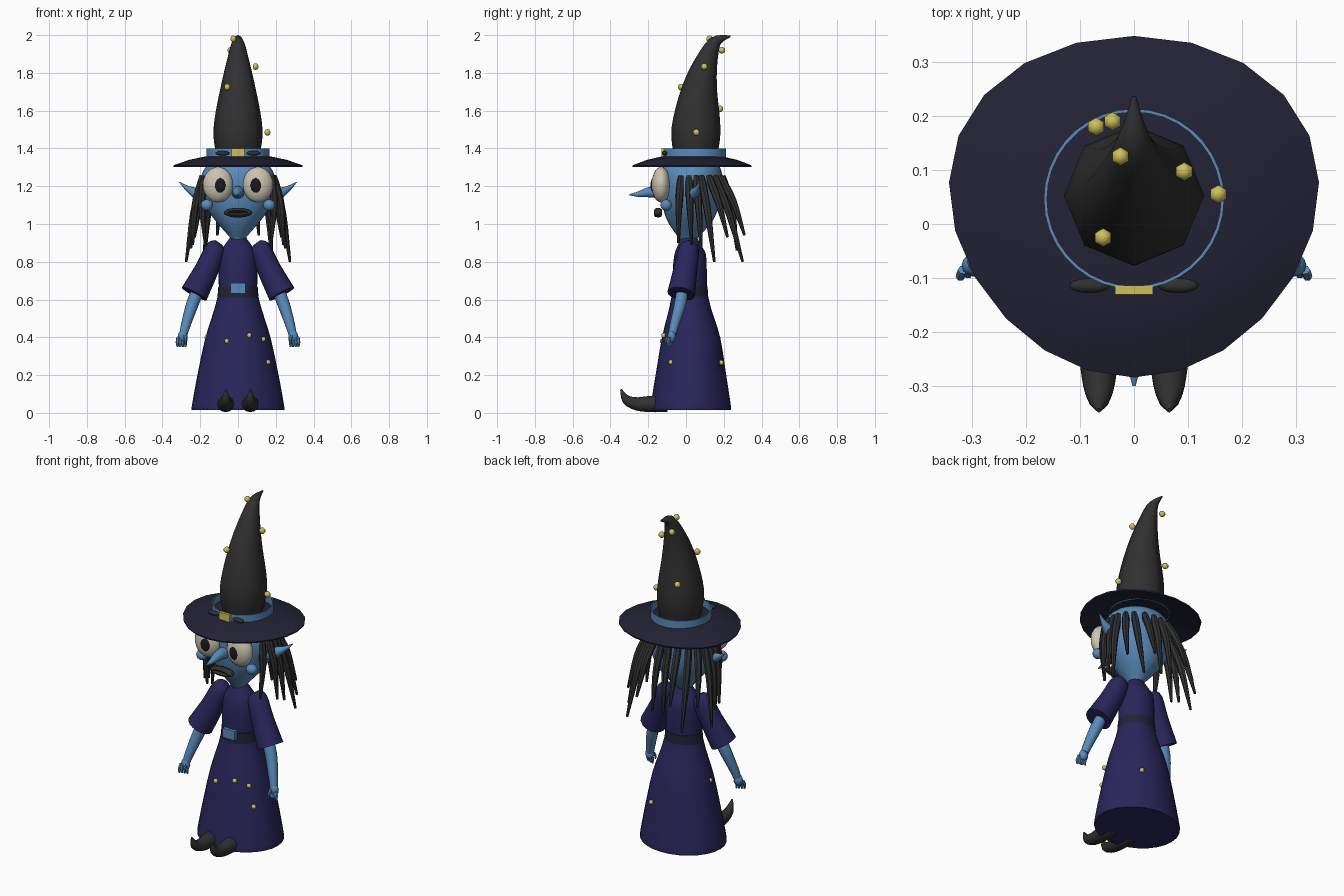
import bpy, bmesh
from math import sin, cos, pi, radians
from mathutils import Vector, Matrix

cube = bpy.data.objects.get("Cube")
if cube:
    bpy.data.objects.remove(cube)


def material(name, r, g, b):
    m = bpy.data.materials.new(name)
    m.use_nodes = True
    m.diffuse_color = (r, g, b, 1)
    node = m.node_tree.nodes["Principled BSDF"]
    node.inputs["Base Color"].default_value = (r, g, b, 1)
    node.inputs["Roughness"].default_value = 0.8
    return m


navy = material("robe navy", .022, .019, .105)
skin = material("skin blue", .10, .26, .50)
black = material("soft black", .03, .03, .032)
brim_col = material("brim dark navy", .016, .016, .036)
gold = material("gold", .62, .53, .11)
cream = material("eye cream", .60, .55, .44)
ink = material("ink black", .01, .01, .012)


def finish(name, bm, mat, angle=50):
    """Turn a bmesh into a smooth object with sharp edges above the angle."""
    bmesh.ops.recalc_face_normals(bm, faces=bm.faces)
    for f in bm.faces:
        f.smooth = True
    for e in bm.edges:
        e.smooth = e.calc_face_angle(0) < radians(angle)
    me = bpy.data.meshes.new(name)
    bm.to_mesh(me)
    bm.free()
    me.materials.append(mat)
    ob = bpy.data.objects.new(name, me)
    bpy.context.collection.objects.link(ob)
    return ob


def skin_rings(name, rings, mat, closed=False):
    """Bridge rings of points; cap the ends unless the section is closed."""
    bm = bmesh.new()
    vs = [[bm.verts.new(p) for p in ring] for ring in rings]
    n = len(vs[0])
    pairs = list(zip(vs, vs[1:])) + ([(vs[-1], vs[0])] if closed else [])
    for a, b in pairs:
        for i in range(n):
            j = (i + 1) % n
            bm.faces.new((a[i], a[j], b[j], b[i]))
    if not closed:
        bm.faces.new(vs[0])
        bm.faces.new(vs[-1])
    return finish(name, bm, mat)


def spline(pts, steps):
    """Catmull-Rom through points with radius as fourth component."""
    p = [Vector(q) for q in pts]
    p = [p[0] * 2 - p[1]] + p + [p[-1] * 2 - p[-2]]
    out = []
    for a, b, c, d in zip(p, p[1:], p[2:], p[3:]):
        for k in range(steps):
            t = k / steps
            out.append((b * 2 + (c - a) * t + (a * 2 - b * 5 + c * 4 - d) * t * t
                        + (b * 3 - a - c * 3 + d) * t ** 3) / 2)
    return out + [p[-2]]


def lathe(name, profile, mat, sides=28, steps=3):
    """Stack of ellipses given as (z, centre y, radius x, radius y)."""
    rings = [[(rx * cos(2 * pi * i / sides), cy + ry * sin(2 * pi * i / sides), z)
              for i in range(sides)] for z, cy, rx, ry in spline(profile, steps)]
    return skin_rings(name, rings, mat)


def tube(name, pts, mat, sides=8, steps=3):
    """Tapered tube along a path of (x, y, z, radius)."""
    path = spline(pts, steps)
    span = path[-1].xyz - path[0].xyz
    ref = Vector((1, 0, 0)) if abs(span.x) < .7 * span.length else Vector((0, 1, 0))
    rings = []
    for i, p in enumerate(path):
        t = (path[min(i + 1, len(path) - 1)].xyz - path[max(i - 1, 0)].xyz).normalized()
        u = (ref - t * ref.dot(t)).normalized()
        v = t.cross(u)
        r = max(p.w, .002)
        rings.append([p.xyz + (u * cos(2 * pi * k / sides) + v * sin(2 * pi * k / sides)) * r
                      for k in range(sides)])
    return skin_rings(name, rings, mat)


def ball(name, loc, size, mat, u=20, v=14):
    bm = bmesh.new()
    bmesh.ops.create_uvsphere(bm, u_segments=u, v_segments=v, radius=1,
                              matrix=Matrix.LocRotScale(Vector(loc), None, Vector(size)))
    return finish(name, bm, mat, 70)


def box(name, loc, size, mat):
    bm = bmesh.new()
    bmesh.ops.create_cube(bm, size=1,
                          matrix=Matrix.LocRotScale(Vector(loc), None, Vector(size)))
    return finish(name, bm, mat, 30)


# Robe skirt, bodice and belt
lathe("skirt", [(.015, .025, .245, .213), (.04, .025, .244, .212), (.2, .026, .215, .187),
                (.4, .027, .172, .154), (.55, .022, .125, .112), (.65, .02, .1, .09)], navy)
lathe("bodice", [(.62, .02, .1, .09), (.75, .02, .103, .09), (.84, .022, .095, .083),
                 (.89, .018, .07, .06), (.93, .015, .04, .042)], navy)
lathe("belt", [(.61, .02, .109, .098), (.67, .02, .104, .094)], brim_col, steps=1)
box("belt_buckle", (0, -.078, .66), (.08, .02, .055), skin)

# Head with pointed chin
lathe("head", [(.88, .012, .03, .03), (.92, .012, .038, .045), (.96, .015, .07, .078),
               (1.02, .022, .122, .122), (1.1, .025, .175, .15), (1.2, .026, .198, .165),
               (1.28, .028, .185, .16), (1.33, .03, .13, .12), (1.35, .03, .03, .03)], skin)
tube("nose", [(0, -.11, 1.165, .034), (0, -.18, 1.17, .03), (0, -.25, 1.158, .015),
              (0, -.3, 1.155, .003)], skin, 12)

# Mouth with thick lips
bm = bmesh.new()
n, k = 24, 8
loops = []
for i in range(n):
    a = 2 * pi * i / n
    loops.append([bm.verts.new(((.055 + .021 * cos(b)) * cos(a), -.148 + .022 * sin(b),
                                1.06 + (.012 + .014 * cos(b)) * sin(a)))
                  for b in (2 * pi * j / k for j in range(k))])
for a, b in zip(loops, loops[1:] + loops[:1]):
    for j in range(k):
        m = (j + 1) % k
        bm.faces.new((a[j], a[m], b[m], b[j]))
finish("lips", bm, black)
ball("mouth_inside", (0, -.143, 1.06), (.055, .016, .014), ink)

# Hair strands: root angle, then tip position
STRANDS = [(-20, .175, -.04, .90), (-5, .24, .03, .89), (8, .25, .08, .87),
           (18, .275, .15, .80), (33, .23, .22, .93), (48, .18, .30, .80),
           (66, .11, .31, .94), (83, .035, .27, .86)]

for s, side in ((1, "left"), (-1, "right")):
    # Face
    ball(side + "_eye", (s * .106, -.132, 1.208), (.08, .05, .094), cream)
    ball(side + "_pupil", (s * .096, -.172, 1.205), (.03, .016, .04), ink)
    ball(side + "_cheek", (s * .165, -.105, 1.1), (.032, .03, .03), skin)
    tube(side + "_ear", [(s * .17, .03, 1.14, .035), (s * .22, .045, 1.162, .03),
                         (s * .27, .06, 1.19, .014), (s * .31, .075, 1.222, .002)], skin)
    # Hair
    for i, (deg, x, y, z) in enumerate(STRANDS):
        c, d = cos(radians(deg)), sin(radians(deg))
        root = Vector((.19 * c, .03 + .165 * d, 1.255))
        tip = Vector((x, y, z))
        mid = root.lerp(tip, .45) + Vector((c, d, 0)) * .015
        tube(f"{side}_hair_{i}", [(s * p.x, p.y, p.z, r) for p, r in
                                  ((root, .015), (root.lerp(mid, .3), .021), (mid, .019),
                                   (tip, .007))], black, 7)
    # Sleeve, arm and hand
    tube(side + "_sleeve", [(s * .1, .018, .9, .025), (s * .118, .015, .87, .054),
                            (s * .165, -.003, .76, .063), (s * .232, -.025, .63, .074)],
         navy, 16)
    tube(side + "_arm", [(s * .2, -.015, .68, .032), (s * .24, -.03, .58, .033),
                         (s * .275, -.06, .47, .026), (s * .288, -.072, .42, .022)], skin, 10)
    ball(side + "_palm", (s * .293, -.076, .405), (.026, .022, .032), skin, 12, 8)
    for f in range(4):
        x = .275 + .014 * f
        tube(f"{side}_finger_{f}", [(s * x, -.07 - .005 * f, .4, .009),
                                    (s * (x + .004), -.082 - .005 * f, .372, .009),
                                    (s * (x + .002), -.08 - .005 * f, .35, .005)], skin, 6, 2)
    tube(side + "_thumb", [(s * .283, -.09, .41, .009), (s * .278, -.108, .385, .007),
                           (s * .28, -.11, .365, .004)], skin, 6, 2)
    # Curled shoe
    tube(side + "_shoe", [(s * .065, -.1, .05, .046), (s * .065, -.19, .047, .043),
                          (s * .065, -.26, .048, .035), (s * .065, -.315, .07, .025),
                          (s * .065, -.345, .125, .004)], black, 12)
    # Hat strap bow
    ball(side + "_hat_strap", (s * .082, -.114, 1.375), (.038, .014, .013), black, 12, 8)

# Hat brim: egg-shaped outline, drooping edge
SIDES = 22


def brim_ring(f, z):
    return [(.34 * f * cos(a) * (1 + .12 * sin(a)), .032 + .316 * f * sin(a), z)
            for a in (2 * pi * i / SIDES + pi / 2 for i in range(SIDES))]


skin_rings("hat_brim", [brim_ring(f, z) for f, z in (
    (.05, 1.362), (.5, 1.358), (.75, 1.34), (.92, 1.32), (1, 1.31), (.995, 1.302),
    (.9, 1.31), (.7, 1.332), (.45, 1.348), (.05, 1.35))], brim_col)

# Open hat band, buckle and bent cone
skin_rings("hat_band", [[(r * cos(2 * pi * i / 36), .046 + r * sin(2 * pi * i / 36), z)
                         for i in range(36)] for r, z in (
    (.167, 1.34), (.167, 1.4), (.161, 1.4), (.161, 1.34))], skin, closed=True)
box("hat_buckle", (0, -.122, 1.378), (.07, .016, .045), gold)
tube("hat_cone", [(0, .052, 1.355, .112), (0, .051, 1.42, .125), (0, .053, 1.5, .13),
                  (0, .06, 1.6, .117), (0, .07, 1.7, .097), (0, .09, 1.8, .075),
                  (0, .122, 1.9, .05), (0, .152, 1.96, .034), (0, .19, 1.983, .018),
                  (0, .236, 1.994, .004)], black, 8, 2)

# Gold beads on hat and skirt
HAT_BEADS = [(-.07, .18, 1.61), (-.04, .19, 1.92), (-.025, .125, 1.98),
             (.093, .097, 1.833), (.156, .055, 1.485), (-.057, -.025, 1.725)]
SKIRT_BEADS = [(-.165, .008, .4), (-.06, -.125, .38), (.06, -.117, .41),
               (.135, -.09, .39), (.16, -.08, .268), (.1, .187, .266)]
for name, spots, r in (("hat_bead", HAT_BEADS, .018), ("skirt_bead", SKIRT_BEADS, .014)):
    for i, p in enumerate(spots):
        ball(f"{name}_{i}", p, (r, r, r), gold, 6, 5)
